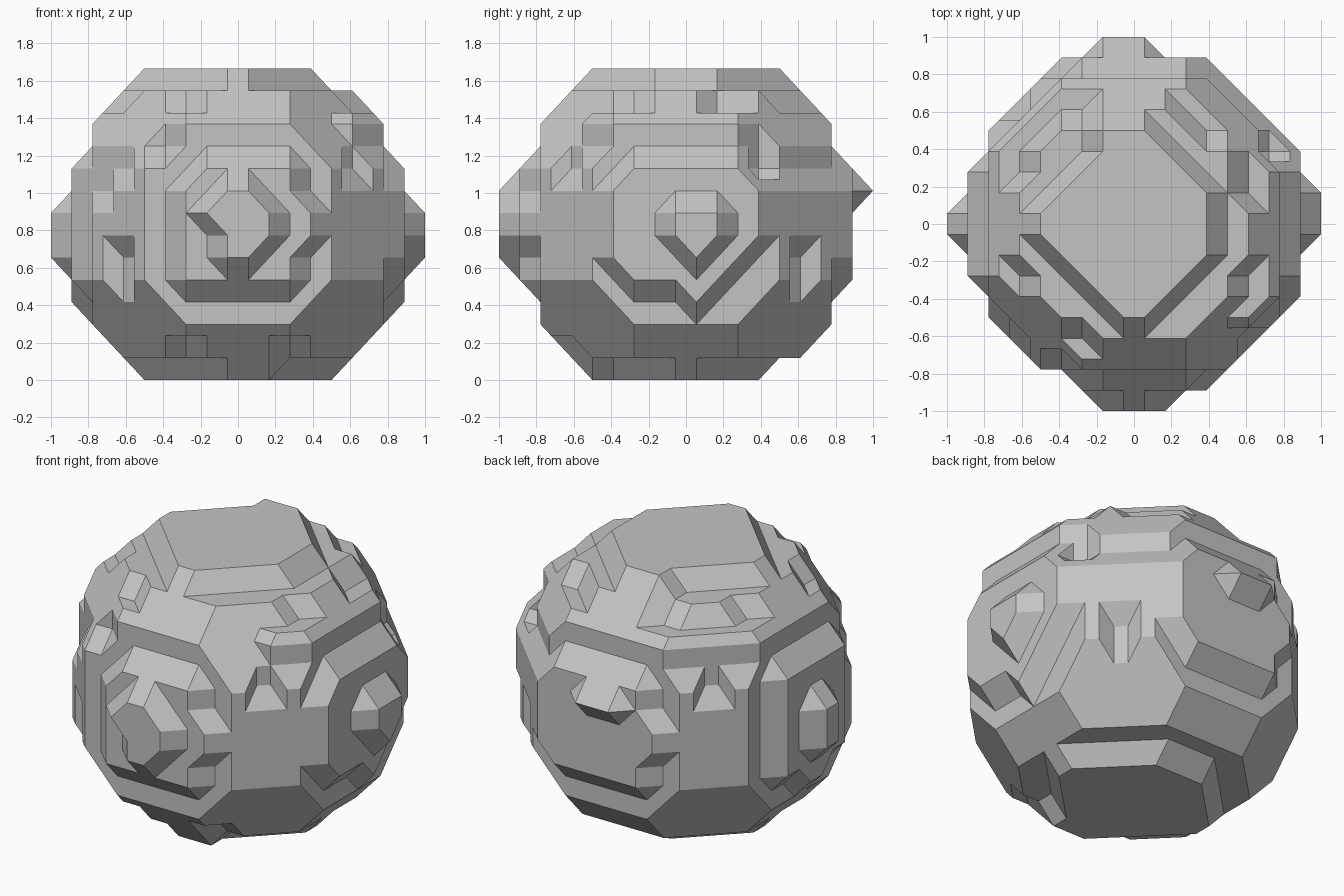
import bpy
import bmesh
from itertools import product
from mathutils import Vector

cube = bpy.data.objects.get("Cube")
if cube:
    bpy.data.objects.remove(cube, do_unlink=True)

STEP_XY = 1 / 18
STEP_Z = 1.667 / 28
LIMIT = 287
HEIGHT = 14


def block(xs, ys, zs):
    """All lattice points (odd coordinates) in an inclusive box."""
    spans = [range(a, b + 1, 2) for a, b in (xs, ys, zs)]
    return set(product(*spans))


# Rounded body, flattened at the top and bottom
def inside_body(x, y, z):
    if abs(z) == 13 and abs(x) + abs(y) > 10:
        return False
    return x * x + y * y + 1.138 * z * z < LIMIT


full = block((-15, 15), (-15, 15), (-13, 13))
solid = {p for p in full if inside_body(*p)}

# Raised bosses on the four sides
solid |= block((-1, 1), (-17, -17), (-3, 3))
solid |= block((-3, 3), (-17, -17), (1, 1))
solid |= block((1, 3), (-17, -17), (-1, -1))
solid |= block((-17, -17), (-1, 1), (-3, 1))
solid |= block((17, 17), (-1, 3), (-1, 1))
solid |= block((17, 17), (1, 1), (-3, -3))
solid |= block((-3, 1), (17, 17), (3, 3))

# Front terraces
solid |= block((-5, 5), (-13, -13), (9, 9))
solid -= block((-5, 5), (-15, -15), (7, 7))
solid -= block((-7, -7), (-15, -15), (-7, 7))
solid -= block((-5, 5), (-15, -15), (-7, -7))
solid -= block((7, 7), (-15, -15), (-5, -3))
solid -= {(-5, -15, 5), (7, -15, 3), (-7, -13, 7)}

# Side terraces
solid -= block((15, 15), (-3, 3), (7, 7))
solid -= block((15, 15), (-3, -1), (-7, -7))
solid -= block((15, 15), (5, 7), (-5, -5))
solid -= block((15, 15), (7, 7), (-3, -3))
solid -= block((13, 13), (7, 9), (5, 7))
solid -= block((-15, -15), (-3, 3), (7, 7))

# Back terraces
for side in (-7, 7):
    solid -= block((-15, -15), (side, side), (-7, 7))
    solid -= block((-5, 5), (15, 15), (side, side))
solid -= {(-7, 15, 3), (-7, 15, -3)}

# Uneven rims of the flat top and bottom
solid -= block((9, 9), (-1, 1), (13, 13))
solid -= block((-1, 1), (9, 9), (-13, -13))
solid |= {(-3, 9, 13), (3, -9, -13)}

# Upright bands above the corners
solid |= {(-13, 7, 9), (-11, 9, 9), (-9, 11, 9), (-7, 13, 9)}
solid |= {(13, -7, 9), (11, -9, 9)}

# Stepped notches on the four corners
solid -= {(11, -11, 5), (-11, -11, 5), (-13, -9, 5), (-13, -9, 3)}
solid -= {(11, 11, 5), (9, 13, 5), (-11, 11, 5)}
for side in (-11, 11):
    solid -= block((side, side), (side, side), (-5, -3))

# Small pits scattered over the upper and lower shoulders
pits = [
    (11, -5, 11), (11, 5, 11), (11, 3, 11), (7, 9, 11), (5, 11, 11),
    (-5, 11, 11), (-11, 5, 11), (-5, -11, 11), (-11, -5, 11),
    (-5, -11, -11), (5, -11, -11),
]
solid -= set(pits)


# Chamfered skin: one loop of edge midpoints per lattice cell
def face_corners(axis, side):
    """Corners of one cell face, in order as seen from outside."""
    u, v = (axis + 1) % 3, (axis + 2) % 3
    ring = []
    for a, b in ((0, 0), (1, 0), (1, 1), (0, 1)):
        corner = [0, 0, 0]
        corner[axis], corner[u], corner[v] = side, a, b
        ring.append(tuple(corner))
    return ring if side else ring[::-1]


FACES = [face_corners(axis, side) for axis in range(3) for side in (0, 1)]


def midpoint(a, b):
    return tuple((p + q) // 2 for p, q in zip(a, b))


def cell_loops(cell):
    links = {}
    for face in FACES:
        ring = [tuple(c + 2 * d for c, d in zip(cell, k)) for k in face]
        for i in range(4):
            if ring[i] in solid or ring[(i + 1) % 4] not in solid:
                continue
            j = (i + 1) % 4
            while ring[(j + 1) % 4] in solid:
                j = (j + 1) % 4
            start = midpoint(ring[i], ring[(i + 1) % 4])
            links[start] = midpoint(ring[j], ring[(j + 1) % 4])
    while links:
        first, here = links.popitem()
        loop = [first]
        while here != first:
            loop.append(here)
            here = links.pop(here)
        yield loop


def split_flat_corners(loop):
    """Cut off level or upright corners so the rest is a clean slope."""
    i = 0
    while len(loop) > 4 and i < len(loop):
        ear = (loop[i - 1], loop[i], loop[(i + 1) % len(loop)])
        if any(len(set(values)) == 1 for values in zip(*ear)):
            yield ear
            del loop[i]
            i = 0
        else:
            i += 1
    yield loop


bm = bmesh.new()
verts = {}


def vertex(point):
    if point not in verts:
        x, y, z = point
        place = Vector((x * STEP_XY, y * STEP_XY, (z + HEIGHT) * STEP_Z))
        verts[point] = bm.verts.new(place)
    return verts[point]


for cell in product(range(-19, 19, 2), repeat=3):
    for loop in cell_loops(cell):
        for part in split_flat_corners(loop):
            bm.faces.new([vertex(point) for point in part])

bmesh.ops.triangulate(bm, faces=bm.faces[:])
bmesh.ops.recalc_face_normals(bm, faces=bm.faces[:])
# Merge coplanar facets into clean flat faces
bmesh.ops.dissolve_limit(bm, angle_limit=0.01, verts=bm.verts[:], edges=bm.edges[:])

mesh = bpy.data.meshes.new("boulder")
bm.to_mesh(mesh)
bm.free()

# Plain stone colour
stone = bpy.data.materials.new("stone_grey")
stone.use_nodes = True
colour = (0.55, 0.55, 0.55, 1)
stone.diffuse_color = colour
stone.node_tree.nodes["Principled BSDF"].inputs["Base Color"].default_value = colour
mesh.materials.append(stone)

boulder = bpy.data.objects.new("boulder", mesh)
bpy.context.scene.collection.objects.link(boulder)
